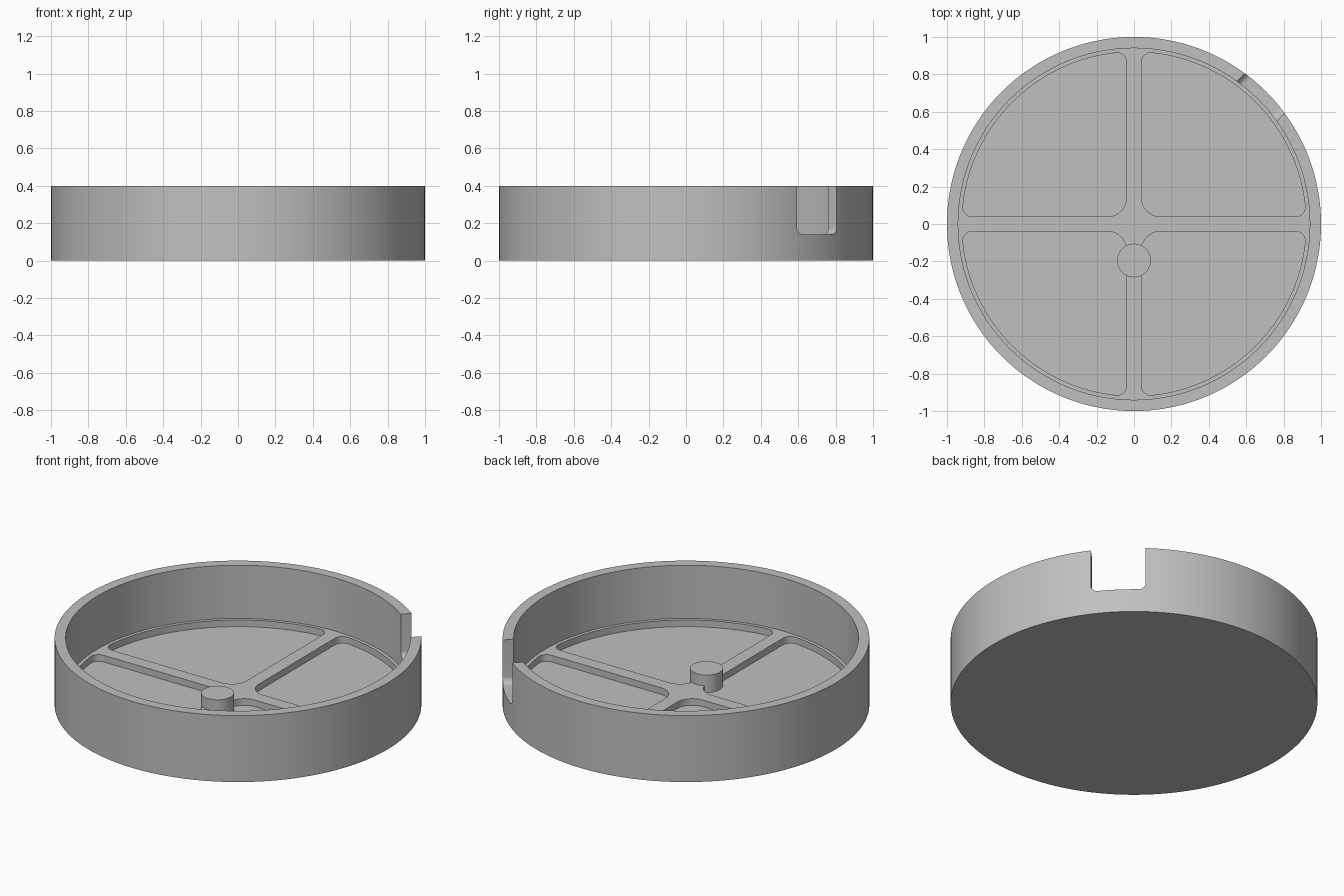
import bpy, bmesh
from math import pi, sin, cos, atan2, sqrt, radians
from mathutils import Matrix

cube = bpy.data.objects.get("Cube")
if cube:
    bpy.data.objects.remove(cube, do_unlink=True)

OUTER, INNER, HEIGHT = 1.0, 0.94, 0.4
DECK, FLOOR = 0.08, 0.04            # rib top and pocket floor heights
POCKET, RIB = 0.92, 0.04            # pocket radius and half rib width
SEGMENTS = 144

grey = bpy.data.materials.new("plain_grey")
grey.use_nodes = True
colour = (0.53, 0.53, 0.53, 1)
grey.diffuse_color = colour
grey.node_tree.nodes["Principled BSDF"].inputs["Base Color"].default_value = colour


def make_object(name, bm):
    bmesh.ops.recalc_face_normals(bm, faces=bm.faces)
    mesh = bpy.data.meshes.new(name)
    bm.to_mesh(mesh)
    bm.free()
    mesh.materials.append(grey)
    obj = bpy.data.objects.new(name, mesh)
    bpy.context.collection.objects.link(obj)
    return obj


def prism(name, outline, bottom, top, matrix=Matrix()):
    """Extrude a flat outline upwards, then place it."""
    bm = bmesh.new()
    face = bm.faces.new([bm.verts.new((x, y, bottom)) for x, y in outline])
    side = bmesh.ops.extrude_face_region(bm, geom=[face])["geom"]
    moved = [v for v in side if isinstance(v, bmesh.types.BMVert)]
    bmesh.ops.translate(bm, verts=moved, vec=(0, 0, top - bottom))
    bmesh.ops.transform(bm, matrix=matrix, verts=bm.verts)
    return make_object(name, bm)


def arc(cx, cy, r, start, end, steps):
    return [(cx + r * cos(start + (end - start) * i / steps),
             cy + r * sin(start + (end - start) * i / steps)) for i in range(steps + 1)]


def circle(r, cy=0, steps=SEGMENTS):
    return arc(0, cy, r, 0, 2 * pi, steps)[:-1]


def select_only(obj):
    bpy.ops.object.select_all(action='DESELECT')
    obj.select_set(True)
    bpy.context.view_layer.objects.active = obj


def cut(target, cutter):
    cutter.hide_render = True
    mod = target.modifiers.new("cut", 'BOOLEAN')
    mod.operation, mod.solver, mod.object = 'DIFFERENCE', 'EXACT', cutter
    select_only(target)
    bpy.ops.object.modifier_apply(modifier=mod.name)
    bpy.data.objects.remove(cutter, do_unlink=True)


# Round tray with a hollow bowl
tray = prism("tray", circle(OUTER), 0, HEIGHT)
cut(tray, prism("bowl_cutter", circle(INNER), DECK, HEIGHT + 0.1))

# Four quarter pockets with rounded corners, leaving a cross of ribs
inner_r, outer_r = 0.1, 0.05
a = RIB + outer_r
b = sqrt((POCKET - outer_r) ** 2 - a ** 2)
low, high = atan2(a, b), atan2(b, a)
quarter = arc(RIB + inner_r, RIB + inner_r, inner_r, pi, 1.5 * pi, 10)
quarter += arc(b, a, outer_r, -pi / 2, low, 8)
quarter += arc(0, 0, POCKET, low, high, 36)[1:-1]
quarter += arc(a, b, outer_r, high, pi, 8)
for i in range(4):
    turn = Matrix.Rotation(i * pi / 2, 4, 'Z')
    cut(tray, prism("pocket_cutter", quarter, FLOOR, DECK + 0.05, turn))

# Rim notch with rounded lower corners, cut along the diagonal
half, base, fillet = 0.15, 0.14, 0.04
notch = arc(-half + fillet, base + fillet, fillet, pi, 1.5 * pi, 8)
notch += arc(half - fillet, base + fillet, fillet, 1.5 * pi, 2 * pi, 8)
notch += [(half, HEIGHT + 0.1), (-half, HEIGHT + 0.1)]
stand = Matrix.Rotation(radians(135), 4, 'Z') @ Matrix.Rotation(pi / 2, 4, 'X')
cut(tray, prism("notch_cutter", notch, 0.8, 1.2, stand))

# Small peg standing on the front rib
peg = prism("peg", circle(0.09, -0.195, 48), FLOOR - 0.01, 0.145)

for obj in (tray, peg):
    select_only(obj)
    bpy.ops.object.shade_smooth_by_angle(angle=radians(30))
